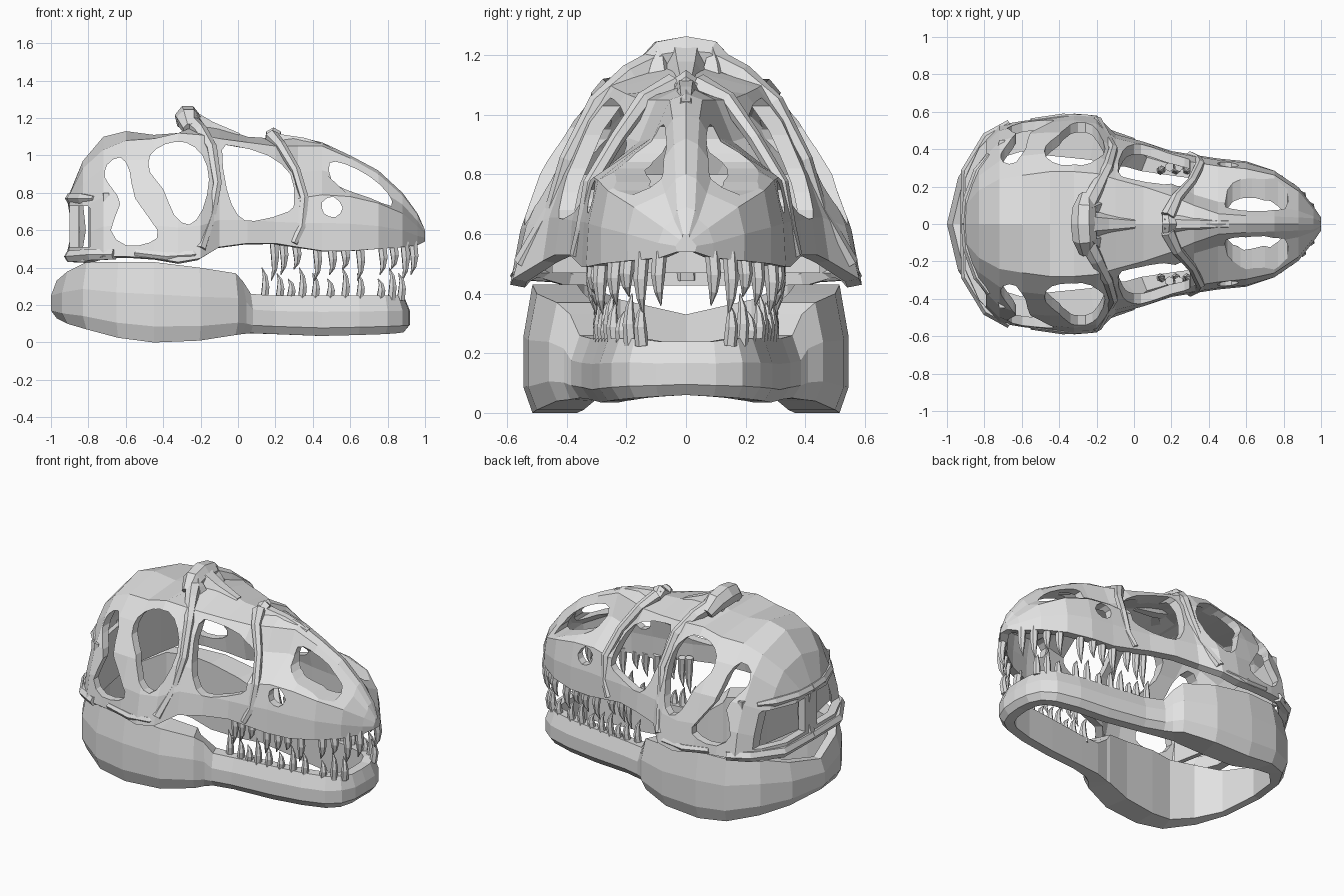
import bpy, bmesh, math
from mathutils import Vector

if "Cube" in bpy.data.objects:
    bpy.data.objects.remove(bpy.data.objects["Cube"])

bone = bpy.data.materials.new("bone grey")
bone.diffuse_color = (0.76, 0.76, 0.76, 1)
bone.use_nodes = True
bone.node_tree.nodes["Principled BSDF"].inputs["Base Color"].default_value = bone.diffuse_color

def make(name, verts, faces):
    me = bpy.data.meshes.new(name)
    me.from_pydata([tuple(v) for v in verts], [], faces)
    bm = bmesh.new(); bm.from_mesh(me)
    bmesh.ops.recalc_face_normals(bm, faces=bm.faces)
    bm.to_mesh(me); bm.free()
    ob = bpy.data.objects.new(name, me)
    me.materials.append(bone)
    bpy.context.collection.objects.link(ob)
    return ob

def lerp(rows, x, col):
    """Value of a column at x in a list of rows sorted by x."""
    for a, b in zip(rows, rows[1:]):
        if a[0] <= x <= b[0]:
            return a[col] + (b[col] - a[col]) * (x - a[0]) / (b[0] - a[0])
    return rows[-1][col]

def loft(rings, closed_ring=True, closed_path=False):
    n, m = len(rings[0]), len(rings)
    faces = []
    for i in range(m if closed_path else m - 1):
        for j in range(n if closed_ring else n - 1):
            a, b, k = i * n, ((i + 1) % m) * n, (j + 1) % n
            faces.append((a + j, a + k, b + k, b + j))
    return [v for r in rings for v in r], faces

def solid_loft(rings):
    """Loft with both ends capped."""
    v, f = loft(rings)
    n = len(rings[0])
    return v, f + [tuple(range(n)), tuple(range(len(v) - n, len(v)))]

def tube(name, pts, radii, sides=6, ref=(1, .1, 0)):
    """Tapered bar along a path."""
    pts = [Vector(p) for p in pts]
    rings = []
    for i, p in enumerate(pts):
        d = (pts[min(i + 1, len(pts) - 1)] - pts[max(i - 1, 0)]).normalized()
        u = d.cross(Vector(ref)).normalized()
        w = d.cross(u)
        rings.append([p + (u * math.cos(t) + w * math.sin(t)) * radii[i]
                      for t in (2 * math.pi * k / sides for k in range(sides))])
    return make(name, *solid_loft(rings))

def both(name, pts, radii, sides=6, ref=(1, .1, 0)):
    for s, side in ((1, "left"), (-1, "right")):
        tube(side + "_" + name, [(x, s * y, z) for x, y, z in pts], radii, sides, ref)

# Cranium: half sections (x, top z, roof y z, cheek y z, lower edge y z)
sections = [
    (-.90, .80, .10, .79, .20, .65, .26, .43), (-.83, .97, .18, .93, .33, .72, .42, .43),
    (-.72, 1.10, .24, 1.03, .44, .78, .53, .46), (-.60, 1.13, .26, 1.08, .48, .80, .55, .46),
    (-.45, 1.11, .28, 1.09, .49, .80, .57, .45), (-.32, 1.12, .28, 1.12, .49, .80, .59, .43),
    (-.20, 1.17, .27, 1.11, .46, .80, .58, .45), (-.10, 1.15, .24, 1.09, .41, .80, .48, .51),
    (.05, 1.10, .20, 1.07, .38, .78, .44, .53), (.20, 1.09, .15, 1.05, .35, .76, .39, .53),
    (.32, 1.10, .10, 1.05, .33, .77, .37, .51), (.45, 1.07, .055, 1.05, .31, .79, .35, .49),
    (.60, 1.00, .045, .985, .295, .78, .335, .49), (.75, .92, .04, .90, .262, .745, .285, .50),
    (.88, .80, .035, .785, .175, .69, .195, .51), (.96, .69, .03, .68, .075, .62, .09, .52),
    (1.0, .60, .01, .60, .02, .58, .03, .54)]
rings = []
for x, zt, y1, z1, y2, z2, y3, z3 in sections:
    if x < .3:
        mid = (y1 * .62 + y2 * .38 + .02, z1 * .62 + z2 * .38)
    else:  # the snout is pinched in beside its midline bar
        mid = (y1 * .75 + y2 * .25, z1 * .5 + z2 * .5)
    half = [(0, zt), (y1, z1), mid, (y2, z2),
            (y2 * .45 + y3 * .55 + .01, z2 * .5 + z3 * .5), (y3, z3)]
    rings.append([(x, -y, z) for y, z in half[:0:-1]] + [(x, y, z) for y, z in half])
v, f = loft(rings, closed_ring=False)
n = len(rings[0])
f += [tuple(range(n)), tuple(range(len(v) - n, len(v)))]
skull = make("cranium", v, f)
# make sure the shell faces outward before it gets thickness
if max(skull.data.polygons, key=lambda p: p.center.z).normal.z < 0:
    skull.data.flip_normals()
sol = skull.modifiers.new("thickness", 'SOLIDIFY')
sol.thickness, sol.offset = .05, -1

def cut(name, rings):
    cutter = make(name + "_cutter", *solid_loft(rings))
    cutter.hide_render = True
    cutter.hide_viewport = True
    mod = skull.modifiers.new(name, 'BOOLEAN')
    mod.operation, mod.solver, mod.object = 'DIFFERENCE', 'EXACT', cutter

def rounded(poly):
    """Add a smooth point between every two outline points."""
    out, k = [], len(poly)
    for i in range(k):
        a, b, c, d = (Vector(poly[(i + j) % k]) for j in (-1, 0, 1, 2))
        out += [b, (9 * (b + c) - a - d) / 16]
    return out

# Side openings, cut straight across
openings = {
    "rear_opening": [(-.63, .99), (-.58, .92), (-.55, .77), (-.43, .60), (-.47, .535), (-.60, .52),
                     (-.68, .60), (-.63, .74), (-.67, .82), (-.71, .88), (-.70, .95)],
    "temple_opening": [(-.47, 1.0), (-.39, 1.06), (-.28, 1.07), (-.19, 1.0), (-.155, .87),
                       (-.19, .71), (-.26, .63), (-.34, .68), (-.40, .82), (-.47, .91)],
    "eye_opening": [(-.085, 1.03), (-.02, 1.05), (.16, 1.0), (.28, .90), (.30, .76), (.27, .70),
                    (.09, .65), (0, .68), (-.06, .82)],
    "nostril": [(.49, .96), (.57, .955), (.70, .89), (.80, .80), (.82, .73), (.70, .775),
                (.57, .82), (.50, .87)],
    "small_opening": [(.45, .75), (.51, .78), (.56, .72), (.52, .67), (.46, .69)]}
for name, poly in openings.items():
    cut(name, [[(p.x, y, p.y) for p in rounded(poly)] for y in (-.8, .8)])

# Recess in the rear, either side of the neck post, with a set-back wall
for s, side in ((1, "left"), (-1, "right")):
    poly = [(.06, .51), (.48, .51), (.48, .65), (.36, .73), (.06, .73)]
    cut(side + "_neck_opening", [[(x, s * y, z) for y, z in poly] for x in (-1.1, -.79)])
make("rear_wall", *solid_loft(
    [[(x + dx, y, z) for dx, z in ((0, .47), (.03, .47), (.03, .80), (0, .80))]
     for x, y in ((-.72, -.45), (-.76, -.25), (-.80, 0), (-.76, .25), (-.72, .45))]))

# Raised ridges, brow horns and cheek edges
UP = (0, 0, 1)
both("brow_ridge", [(-.27, .06, 1.19), (-.20, .19, 1.13), (-.14, .30, 1.04), (-.11, .40, .85),
                    (-.14, .45, .68), (-.20, .55, .50)], [.05, .04, .03, .025, .025, .03])
both("snout_ridge", [(.18, .04, 1.10), (.23, .14, 1.05), (.31, .23, .92), (.355, .32, .77),
                     (.34, .345, .62), (.30, .37, .53)], [.04, .03, .025, .025, .025, .02])
both("brow_horn", [(-.21, .09, 1.10), (-.22, .09, 1.17), (-.23, .085, 1.23)], [.06, .035, .008], 5)
both("rear_jaw_joint", [(-.66, .53, .47), (-.78, .46, .47), (-.89, .28, .46), (-.90, .0, .46)],
     [.03, .035, .035, .03], 6, UP)
both("neck_shelf", [(-.77, .37, .77), (-.83, .28, .77), (-.885, .13, .77), (-.895, .0, .77)],
     [.015, .03, .03, .03], 6, UP)
both("cheek_edge", [(-.55, .545, .48), (-.38, .565, .46), (-.24, .56, .47), (-.12, .47, .53)],
     [.02, .025, .025, .015], 6, UP)
tube("neck_post", [(-.87, 0, .75), (-.85, 0, .6), (-.88, 0, .45)], [.045, .04, .045])

# Crown crest: a short arched bar across the top, and the small snout hump
tube("crown_crest", [(-.255, -.15, 1.14), (-.265, -.08, 1.19), (-.27, 0, 1.2), (-.265, .08, 1.19),
                     (-.255, .15, 1.14)], [.04, .065, .07, .065, .04], 7)
tube("crown_slope", [(-.27, 0, 1.18), (-.15, 0, 1.13), (.0, 0, 1.09)], [.08, .06, .035], 6, UP)
tube("snout_hump", [(.18, -.06, 1.07), (.19, 0, 1.105), (.18, .06, 1.07)], [.03, .045, .03])
tube("nasal_bar", [(.16, 0, 1.08), (.35, 0, 1.06), (.50, 0, 1.02)], [.05, .04, .03], 6, UP)

# Lower jaw: closed band (x, outer y, bottom z, top z, thickness)
jaw = [(.92, 0, .06, .24, .09), (.915, .10, .055, .24, .09), (.88, .19, .05, .25, .09),
       (.80, .25, .045, .25, .09), (.65, .29, .04, .25, .09), (.45, .315, .035, .25, .09),
       (.20, .35, .045, .25, .09), (.08, .385, .05, .26, .11), (.045, .41, .045, .33, .14),
       (0, .46, .04, .37, .17), (-.20, .53, .01, .40, .19), (-.45, .545, 0, .43, .18),
       (-.65, .53, .025, .43, .15), (-.83, .42, .07, .43, .11), (-.94, .25, .10, .38, .08),
       (-1.0, 0, .13, .33, .08)]
loop = jaw + [(x, -y, b, t, w) for x, y, b, t, w in jaw[-2:0:-1]]
rings = []
for i, (x, y, b, t, w) in enumerate(loop):
    p, q = loop[i - 1], loop[(i + 1) % len(loop)]
    d = Vector((q[0] - p[0], q[1] - p[1], 0)).normalized()
    inward = Vector((-d.y, d.x, 0))
    if inward.dot(Vector((-x, -y, 0))) < 0:
        inward = -inward
    rings.append([Vector((x, y, b + (t - b) * h)) + inward * o for o, h in
                  ((.03, 0), (0, .2), (0, .6), (.03, 1), (w, 1), (w, .5), (w, 0))])
make("lower_jaw", *loft(rings, closed_path=True))

# Teeth: curved cones set along both jaws
def tooth(name, x, y, z, tip, r):
    dz = tip - z
    both(name, [(x, y, z - dz * .15), (x + .008, y + .006, z + dz * .35),
                (x + .005, y + .004, z + dz * .7), (x - .012, y - .004, tip)],
         [r, r * .95, r * .6, .002], 6)

for i, x in enumerate((.19, .24, .31, .42, .50, .57, .65, .77, .83, .89, .935)):
    y = min(lerp(sections, x, 6) - .035, .305)
    tooth("upper_tooth_%d" % i, x, y, lerp(sections, x, 7), .33 + .03 * (i % 3), .025)
rows = sorted(jaw)
for i, x in enumerate((.14, .22, .28, .34, .41, .49, .57, .65, .76, .82, .87)):
    y = min(lerp(rows, x, 1) - .05, .285)
    tooth("lower_tooth_%d" % i, x, y, .245, .40 - .03 * (i % 3), .023)
